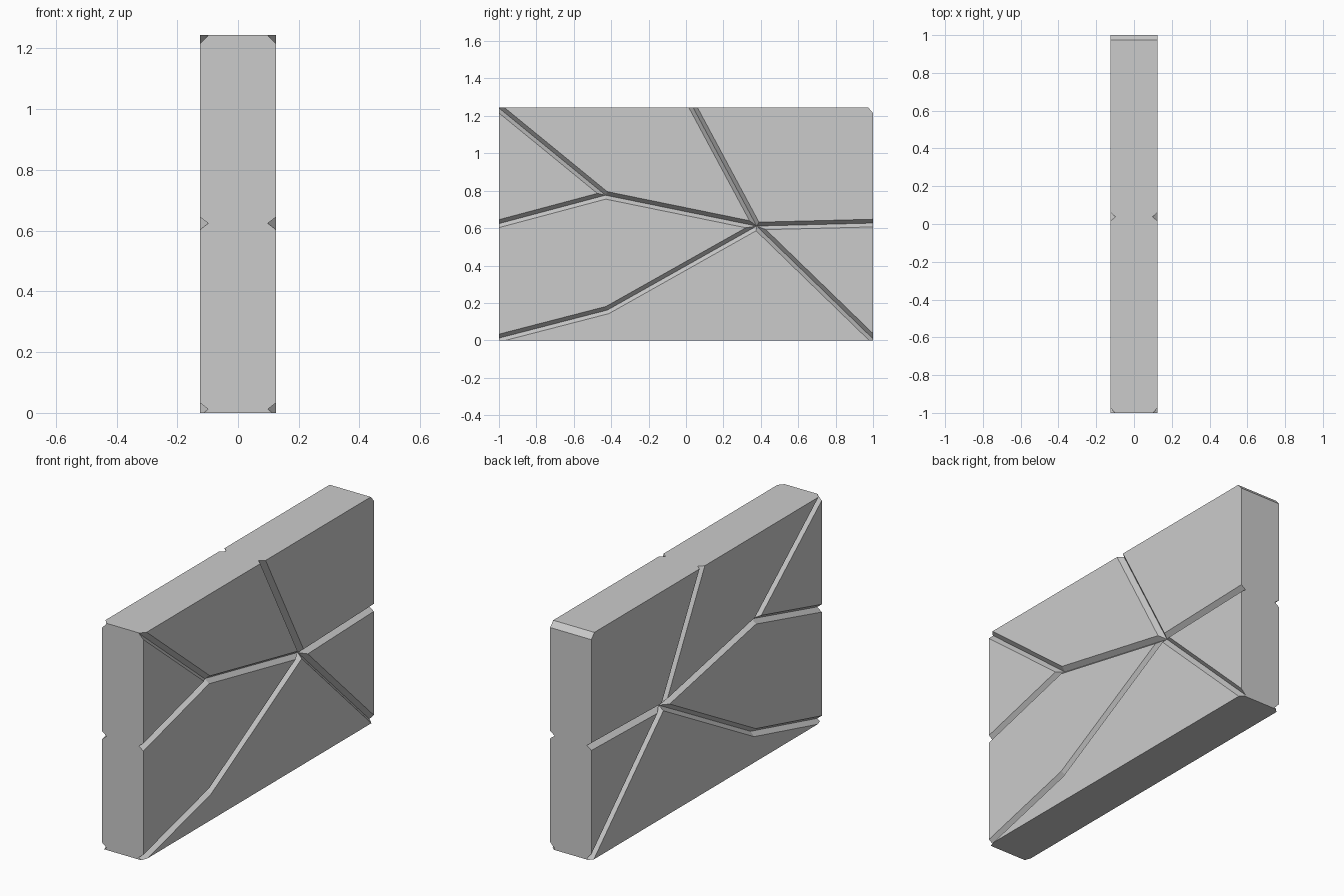
import bpy, bmesh
from mathutils import Vector

if "Cube" in bpy.data.objects:
    bpy.data.objects.remove(bpy.data.objects["Cube"])

HALF_T, HEIGHT = 0.125, 1.245      # slab half thickness, height
HALF_W, DEPTH = 0.0205, 0.027      # groove half width, depth


def new_object(name, bm):
    bmesh.ops.recalc_face_normals(bm, faces=bm.faces)
    mesh = bpy.data.meshes.new(name)
    bm.to_mesh(mesh)
    bm.free()
    obj = bpy.data.objects.new(name, mesh)
    bpy.context.collection.objects.link(obj)
    return obj


def skin(bm, rings):
    """Closed solid through a row of matching rings of points."""
    rows = [[bm.verts.new(p) for p in ring] for ring in rings]
    n = len(rows[0])
    for a, b in zip(rows, rows[1:]):
        for i in range(n):
            j = (i + 1) % n
            bm.faces.new((a[i], a[j], b[j], b[i]))
    bm.faces.new(rows[0])
    bm.faces.new(rows[-1])


def groove_cutter(path):
    """Mitred V-section bar along a (y, z) path, on both broad faces."""
    pts = [Vector(p) for p in path]
    dirs = [(b - a).normalized() for a, b in zip(pts, pts[1:])]
    bm = bmesh.new()
    for side in (1, -1):
        rings = []
        for i, p in enumerate(pts):
            d0, d1 = dirs[max(i - 1, 0)], dirs[min(i, len(dirs) - 1)]
            n0, n1 = Vector((-d0.y, d0.x)), Vector((-d1.y, d1.x))
            miter = (n0 + n1) / (1 + n0.dot(n1))
            off = miter * HALF_W * 2
            low, high = side * (HALF_T - DEPTH), side * (HALF_T + DEPTH)
            rings.append([(low, *p), (high, *(p + off)), (high, *(p - off))])
        skin(bm, rings)
    return new_object("groove_cutter", bm)


def extend(a, b, amount=0.12):
    """Point beyond a, so that a groove runs out through the slab edge."""
    a, b = Vector(a), Vector(b)
    return tuple(a + (a - b).normalized() * amount)


# Slab with one chamfered top corner
profile = [(-1, 0), (1, 0), (1, HEIGHT - 0.03), (0.974, HEIGHT), (-1, HEIGHT)]
bm = bmesh.new()
skin(bm, [[(x, y, z) for y, z in profile] for x in (-HALF_T, HALF_T)])
slab = new_object("cracked_stone_slab", bm)

# Crack lines meeting at a hub and a side fork
hub, fork, bend = (0.378, 0.611), (-0.43, 0.776), (-0.42, 0.162)
left, right = (-1, 0.624), (1, 0.627)
top, corner = (0.038, HEIGHT), (1, 0.008)
top_left, low_left = (-1, HEIGHT - 0.003), (-1, 0.012)
paths = [
    [extend(left, fork), fork, hub, extend(right, hub)],
    [extend(top, hub), hub, extend(corner, hub)],
    [extend(low_left, bend), bend, hub],
    [extend(top_left, fork), fork],
]

# Cut the cracks
bpy.context.view_layer.objects.active = slab
for path in paths:
    cutter = groove_cutter(path)
    cutter.hide_render = True
    mod = slab.modifiers.new("crack", 'BOOLEAN')
    mod.operation, mod.solver, mod.object = 'DIFFERENCE', 'EXACT', cutter
    bpy.ops.object.modifier_apply(modifier=mod.name)
    bpy.data.objects.remove(cutter)
